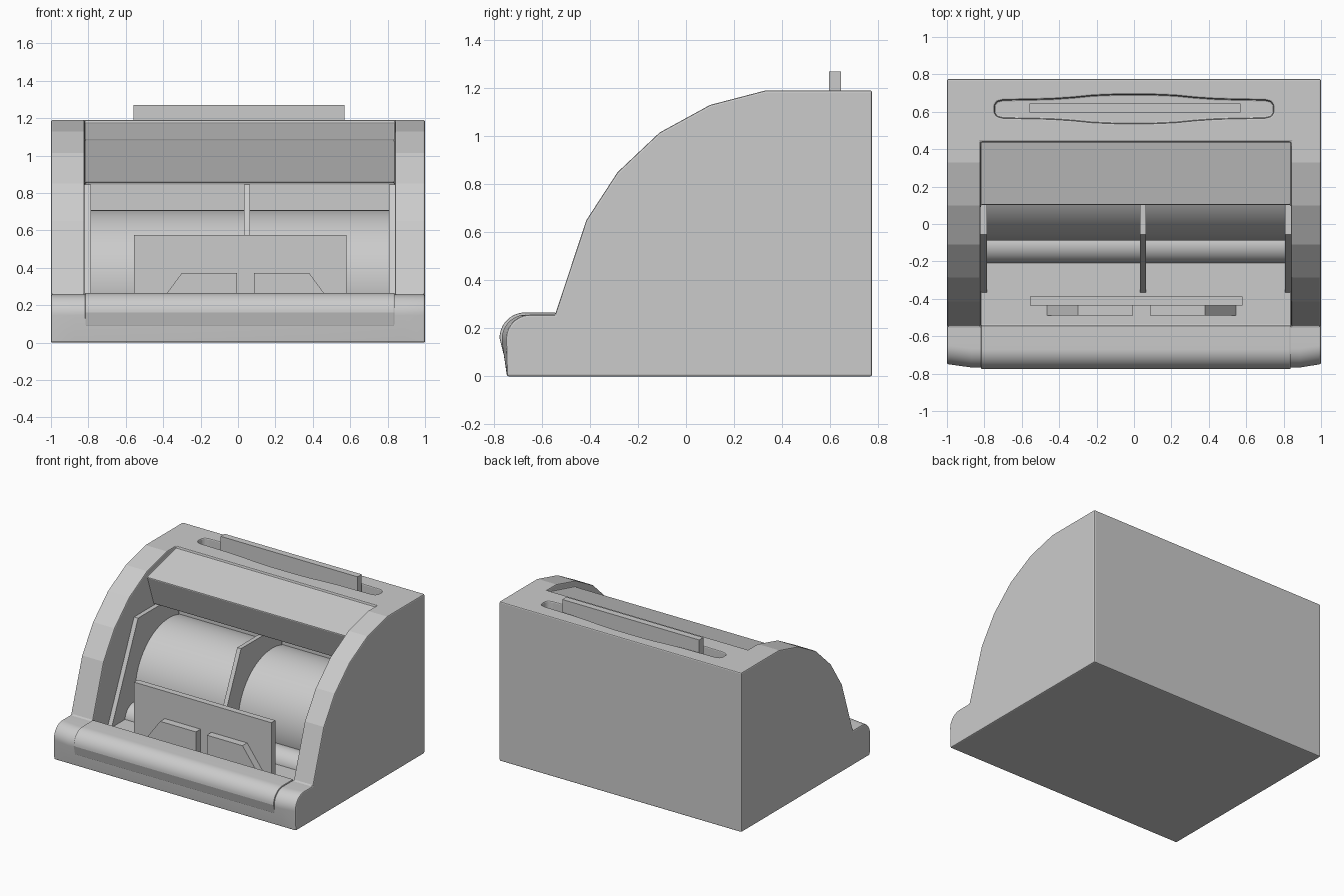
import bpy, bmesh
from math import radians, sin, cos

cube = bpy.data.objects.get("Cube")
if cube:
    bpy.data.objects.remove(cube, do_unlink=True)

grey = bpy.data.materials.new("light_grey")
grey.use_nodes = True
colour = (0.6, 0.6, 0.6, 1)
grey.diffuse_color = colour
grey.node_tree.nodes["Principled BSDF"].inputs["Base Color"].default_value = colour

X0, X1 = -0.82, 0.84      # sides of the open bay
FLOOR = 0.15              # bay floor


def arc(cy, cz, r, start, end, steps=12):
    angles = [radians(start + (end - start) * i / steps) for i in range(steps + 1)]
    return [(cy + r * cos(a), cz + r * sin(a)) for a in angles]


def prism(name, profile, stations, axis="x"):
    """Sweep a closed profile through stations along x (y,z points) or y/z."""
    place = {"x": lambda a, b, s: (s, a, b),
             "y": lambda a, b, s: (a, s, b),
             "z": lambda a, b, s: (a, b, s)}[axis]
    bm = bmesh.new()
    rings = [[bm.verts.new(place(a, b, s)) for a, b in profile] for s in stations]
    n = len(profile)
    for lo, hi in zip(rings, rings[1:]):
        for i in range(n):
            j = (i + 1) % n
            bm.faces.new((lo[i], lo[j], hi[j], hi[i]))
    bm.faces.new(rings[0])
    bm.faces.new(rings[-1])
    bmesh.ops.recalc_face_normals(bm, faces=bm.faces)
    mesh = bpy.data.meshes.new(name)
    bm.to_mesh(mesh)
    bm.free()
    mesh.materials.append(grey)
    obj = bpy.data.objects.new(name, mesh)
    bpy.context.collection.objects.link(obj)
    return obj


def box(name, x, y, z):
    return prism(name, [(x[0], z[0]), (x[1], z[0]), (x[1], z[1]), (x[0], z[1])], y, "y")


def apply_modifier(obj, kind, **settings):
    mod = obj.modifiers.new(kind.title(), kind)
    for key, value in settings.items():
        setattr(mod, key, value)
    bpy.context.view_layer.objects.active = obj
    bpy.ops.object.modifier_apply(modifier=mod.name)


def bevel(obj, width):
    apply_modifier(obj, "WELD", merge_threshold=0.002)
    apply_modifier(obj, "BEVEL", width=width, segments=2,
                   limit_method="ANGLE", angle_limit=radians(35))


def smooth(obj):
    bpy.ops.object.select_all(action="DESELECT")
    obj.select_set(True)
    bpy.context.view_layer.objects.active = obj
    bpy.ops.object.shade_smooth_by_angle(angle=radians(12))


# Housing with a faceted curved front and a rolled front edge
outline = [(-0.745, 0), (0.775, 0), (0.775, 1.19), (0.33, 1.19), (0.1, 1.13),
           (-0.11, 1.015), (-0.285, 0.85), (-0.415, 0.65), (-0.545, 0.257)]
outline += arc(-0.665, 0.155, 0.102, 90, 185)
housing = prism("housing", outline, (-1, -0.87, 0.89, 1))
for v in housing.data.vertices:       # outer ends of the lip sweep back
    if abs(v.co.x) > 0.95 and v.co.y < -0.66 and v.co.z > 0.01:
        v.co.y += 0.018

# Open bay, leaving the sloping hood above it just below the top rim
bay = prism("bay_cutter", [(0.44, 1.172), (0.1, 1.085), (0.18, 0.855), (0.44, 0.855),
                           (0.44, FLOOR), (-0.545, FLOOR), (-0.545, 0.3),
                           (-0.9, 0.3), (-0.9, 1.4), (0.44, 1.4)], (X0, X1))

# Waisted slot in the top
half = [(-0.745, 0.022), (-0.732, 0.04), (-0.7, 0.048), (-0.45, 0.053),
        (-0.33, 0.061), (-0.22, 0.072), (-0.1, 0.077)]
upper = half + [(-x, w) for x, w in reversed(half)]
slot = prism("slot_cutter",
             [(x, 0.615 + w) for x, w in upper] + [(x, 0.615 - w) for x, w in reversed(upper)],
             (0.95, 1.4), "z")

for cutter in (bay, slot):
    cutter.hide_render = True
    apply_modifier(housing, "BOOLEAN", object=cutter, operation="DIFFERENCE", solver="EXACT")
    bpy.data.objects.remove(cutter, do_unlink=True)
bevel(housing, 0.008)
smooth(housing)

# Raised roll between the side walls, running flush into the front below
lip = prism("front_lip", [(-0.6, FLOOR), (-0.543, FLOOR), (-0.543, 0.266)]
            + arc(-0.67, 0.16, 0.106, 90, 180) + [(-0.759, 0.09), (-0.7, 0.09)],
            (X0 + 0.003, X1 - 0.003))
bevel(lip, 0.005)
smooth(lip)

# Drum rising out of the bay floor, and the small feed roller in front of it
smooth(prism("drum", arc(0.31, 0.31, 0.4, -26, 206, 32), (X0 + 0.01, X1 - 0.01)))
smooth(prism("feed_roller", arc(-0.11, 0.14, 0.1, 0, 352.5, 47), (X0 + 0.01, X1 - 0.01)))

# Upright fins beside and between the drum halves
fin = [(-0.37, FLOOR - 0.01), (0.43, FLOOR - 0.01), (0.43, 0.847), (-0.055, 0.847)]
for name, a, b in (("right_fin", X0, -0.787), ("middle_fin", 0.032, 0.064),
                   ("left_fin", 0.806, X1)):
    prism(name, fin, (a, b))

# Sheet standing in the tray, and the sheet fed through the top slot
box("tray_sheet", (-0.555, 0.58), (-0.435, -0.388), (FLOOR - 0.01, 0.577))
box("top_sheet", (-0.56, 0.57), (0.596, 0.645), (0.9, 1.27))

# Mirrored stops with a slanted outer edge
for name, side in (("right_stop", -1), ("left_stop", 1)):
    prism(name, [(0.04 + side * d, z) for d, z in
                 ((0.045, FLOOR - 0.01), (0.512, FLOOR - 0.01), (0.34, 0.373), (0.045, 0.373))],
          (-0.49, -0.435), "y")
